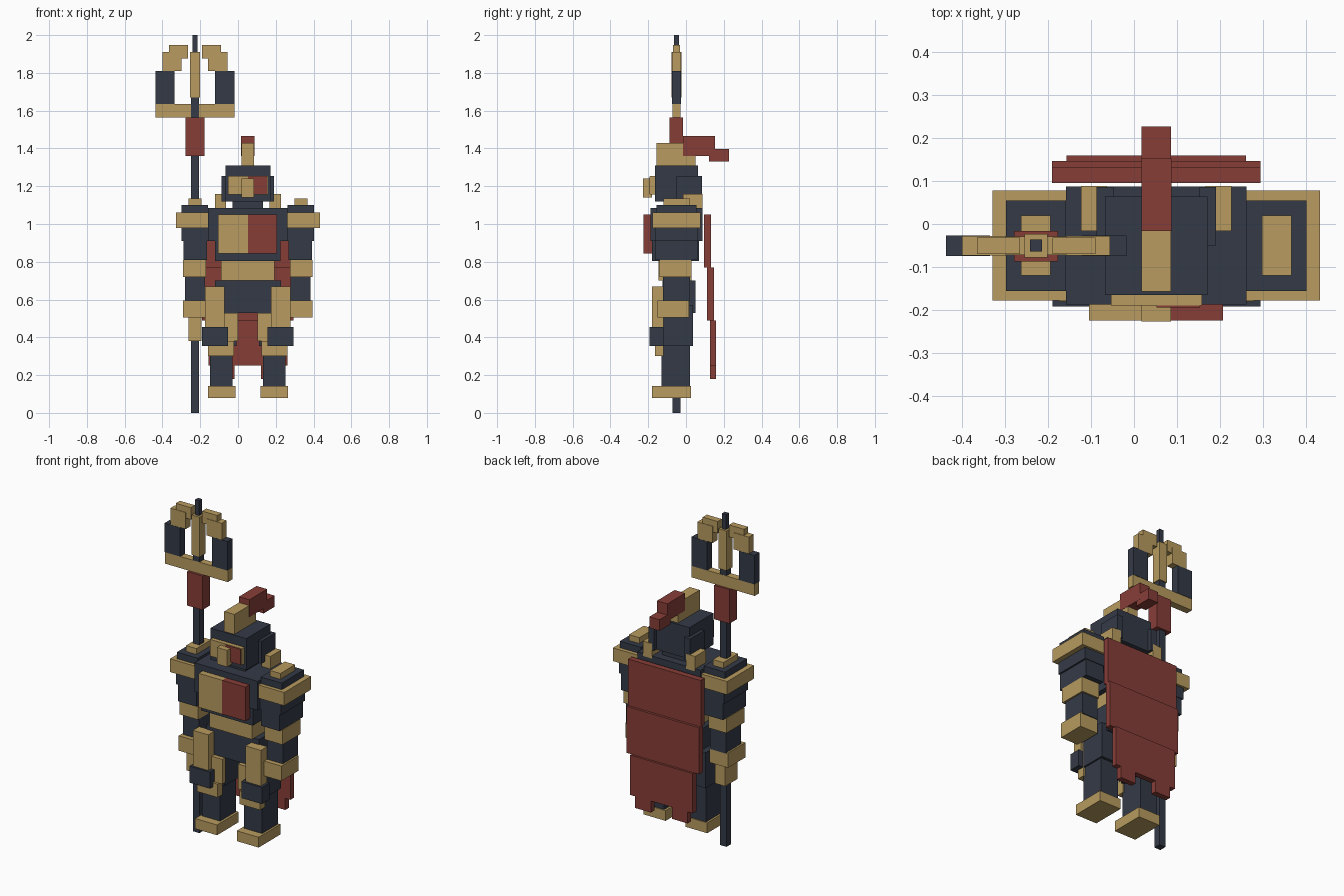
import bpy
import bmesh
from mathutils import Vector

XC = 0.052      # body symmetry plane
XS = -0.228     # staff axis


def material(name, rgb):
    m = bpy.data.materials.new(name)
    m.diffuse_color = (*rgb, 1)
    return m


GOLD = material("gold", (0.48, 0.33, 0.115))
DARK = material("dark_steel", (0.034, 0.042, 0.062))
RED = material("dull_red", (0.245, 0.048, 0.039))


def box(name, mat, x, y, z):
    """Box from (min, max) ranges."""
    bm = bmesh.new()
    bmesh.ops.create_cube(bm, size=1)
    lo, hi = Vector((x[0], y[0], z[0])), Vector((x[1], y[1], z[1]))
    for v in bm.verts:
        v.co = Vector((v.co[i] + 0.5) * (hi[i] - lo[i]) + lo[i] for i in range(3))
    me = bpy.data.meshes.new(name)
    bm.to_mesh(me)
    bm.free()
    me.materials.append(mat)
    ob = bpy.data.objects.new(name, me)
    bpy.context.collection.objects.link(ob)
    return ob


def pair(name, mat, x, y, z, c=XC):
    """Box at offset range x from plane c, on both sides."""
    box(name + "_right", mat, (c + x[0], c + x[1]), y, z)
    box(name + "_left", mat, (c - x[1], c - x[0]), y, z)


def mid(name, mat, half, y, z, c=XC):
    box(name, mat, (c - half, c + half), y, z)


# Staff
mid("staff_shaft", DARK, 0.021, (-0.072, -0.03), (0, 1.67), XS)
mid("staff_tip", DARK, 0.014, (-0.064, -0.036), (1.67, 2.0), XS)
mid("staff_sleeve", RED, 0.051, (-0.087, -0.016), (1.36, 1.565), XS)
mid("staff_crossbar", GOLD, 0.21, (-0.072, -0.029), (1.565, 1.635), XS)
mid("staff_center_blade", GOLD, 0.027, (-0.078, -0.023), (1.67, 1.91), XS)
pair("staff_prong", DARK, (0.107, 0.21), (-0.074, -0.027), (1.635, 1.81), XS)
pair("staff_prong_elbow", GOLD, (0.07, 0.172), (-0.073, -0.028), (1.81, 1.91), XS)
pair("staff_prong_top", GOLD, (0.038, 0.138), (-0.07, -0.031), (1.875, 1.947), XS)

# Head and helmet
mid("neck", DARK, 0.08, (-0.12, 0.04), (1.08, 1.13))
mid("helmet", DARK, 0.119, (-0.165, 0.064), (1.12, 1.31))
pair("ear_flap", DARK, (0.10, 0.139), (-0.05, 0.086), (1.12, 1.255))
mid("face_plate", GOLD, 0.106, (-0.19, -0.16), (1.155, 1.255))
box("face_panel", RED, (XC, XC + 0.102), (-0.194, -0.189), (1.158, 1.252))
mid("nose_guard", GOLD, 0.034, (-0.227, -0.18), (1.14, 1.24))
mid("crest_base", GOLD, 0.034, (-0.157, -0.016), (1.31, 1.43))
mid("crest_rear_base", GOLD, 0.034, (-0.016, 0.05), (1.31, 1.36))
mid("crest_plume", RED, 0.035, (-0.016, 0.153), (1.36, 1.465))
mid("crest_tail", RED, 0.034, (0.122, 0.227), (1.33, 1.397))

# Torso
mid("chest", DARK, 0.21, (-0.187, 0.087), (0.91, 1.085))
mid("lower_chest", DARK, 0.173, (-0.18, 0.07), (0.805, 0.91))
box("chest_plate_left", GOLD, (XC - 0.157, XC), (-0.225, -0.18), (0.845, 1.05))
box("chest_plate_right", RED, (XC, XC + 0.155), (-0.225, -0.18), (0.845, 1.05))
pair("collar", GOLD, (0.115, 0.175), (-0.016, 0.088), (1.07, 1.16))
mid("waist", GOLD, 0.142, (-0.145, 0.03), (0.7, 0.805))
mid("pelvis", DARK, 0.175, (-0.125, 0.05), (0.53, 0.7))

# Arms
pair("shoulder_pad", GOLD, (0.21, 0.381), (-0.178, 0.078), (0.98, 1.06))
pair("shoulder_cap", DARK, (0.21, 0.35), (-0.156, 0.055), (1.06, 1.1))
pair("shoulder_stud", GOLD, (0.246, 0.315), (-0.12, 0.02), (1.1, 1.135))
pair("upper_arm", DARK, (0.21, 0.35), (-0.165, 0.064), (0.91, 0.98))
pair("elbow", DARK, (0.216, 0.34), (-0.163, 0.06), (0.81, 0.91))
pair("arm_band", GOLD, (0.222, 0.343), (-0.14, 0.03), (0.72, 0.81))
pair("forearm", DARK, (0.226, 0.333), (-0.122, 0.02), (0.59, 0.72))
pair("wrist_band", GOLD, (0.22, 0.343), (-0.15, 0.015), (0.505, 0.595))
mid("staff_hand", GOLD, 0.034, (-0.115, 0.0), (0.38, 0.51), XS)

# Legs
pair("thigh_armor", GOLD, (0.124, 0.227), (-0.18, -0.12), (0.455, 0.67))
pair("thigh", DARK, (0.06, 0.21), (-0.12, 0.038), (0.355, 0.57))
pair("thigh_front", GOLD, (0.052, 0.21), (-0.15, -0.118), (0.38, 0.53))
pair("knee_guard", DARK, (0.105, 0.242), (-0.192, -0.12), (0.355, 0.455))
pair("shin_guard", GOLD, (0.072, 0.21), (-0.165, -0.118), (0.3, 0.38))
pair("lower_leg", DARK, (0.08, 0.2), (-0.13, 0.02), (0.14, 0.357))
pair("foot", GOLD, (0.066, 0.212), (-0.18, 0.026), (0.08, 0.142))

# Cape
mid("cape_upper", RED, 0.243, (0.096, 0.132), (0.77, 1.05))
mid("cape_middle", RED, 0.243, (0.112, 0.147), (0.49, 0.77))
mid("cape_lower", RED, 0.209, (0.126, 0.16), (0.25, 0.49))
pair("cape_tab", RED, (0.07, 0.175), (0.126, 0.16), (0.18, 0.25))
